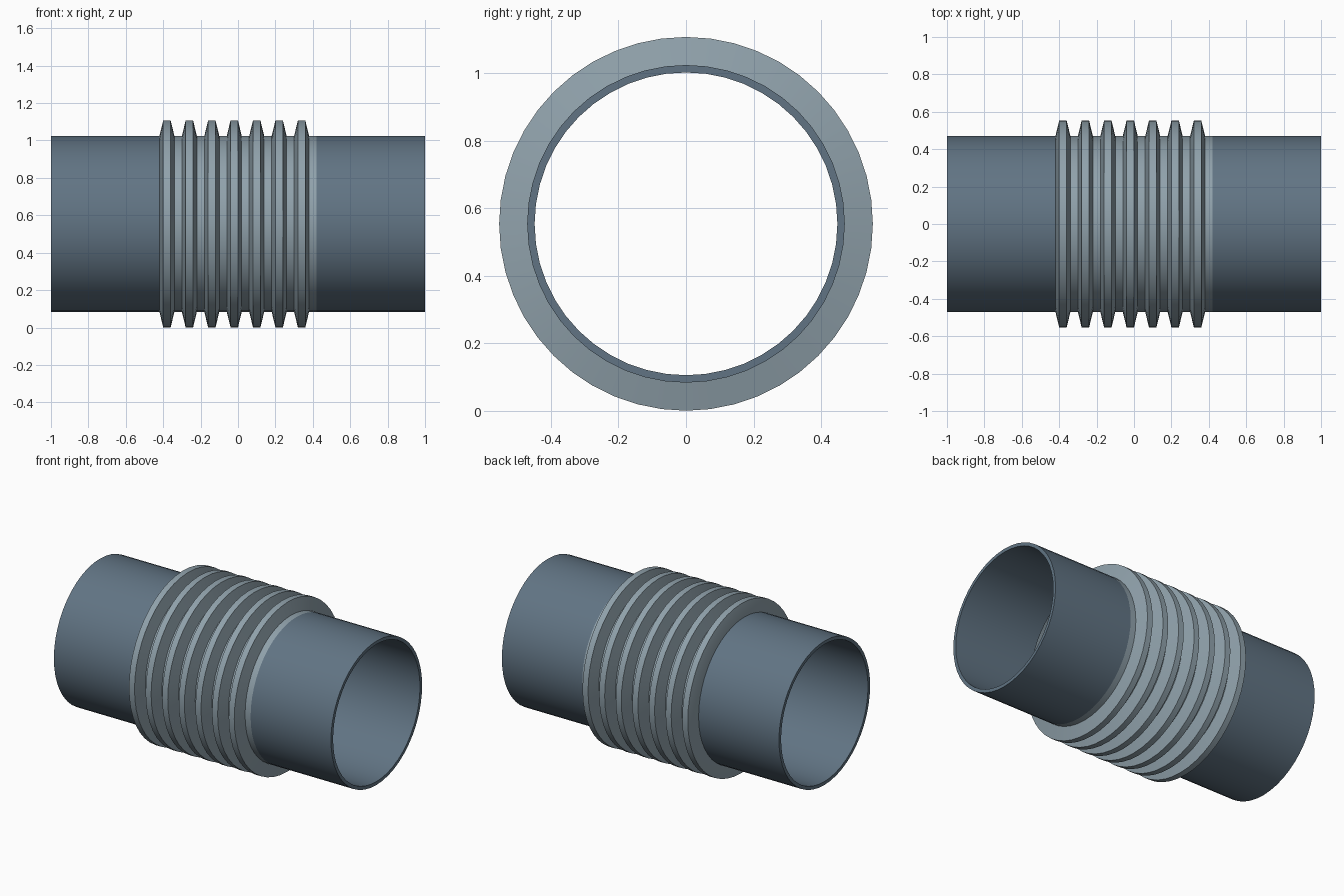
import bpy, bmesh, math

if "Cube" in bpy.data.objects:
    bpy.data.objects.remove(bpy.data.objects["Cube"])

CZ = 0.554      # height of the pipe axis
R_OUT = 0.47    # pipe outer radius
WALL = 0.022    # pipe wall thickness
SKIN = 0.014    # bellows wall thickness
RIB = 0.553     # rib crest radius
SIDES = 48


def material(name, rgb):
    m = bpy.data.materials.new(name)
    m.diffuse_color = (*rgb, 1.0)
    m.use_nodes = True
    m.node_tree.nodes["Principled BSDF"].inputs["Base Color"].default_value = m.diffuse_color
    return m


def lathe(name, profile, mat):
    """Revolve a closed (x, radius) profile around the x axis."""
    bm = bmesh.new()
    rings = []
    for i in range(SIDES):
        a = 2 * math.pi * i / SIDES
        rings.append([bm.verts.new((x, r * math.sin(a), r * math.cos(a)))
                      for x, r in profile])
    n = len(profile)
    for i in range(SIDES):
        a, b = rings[i], rings[(i + 1) % SIDES]
        for j in range(n):
            k = (j + 1) % n
            bm.faces.new((a[j], a[k], b[k], b[j]))
    bmesh.ops.recalc_face_normals(bm, faces=bm.faces)
    mesh = bpy.data.meshes.new(name)
    bm.to_mesh(mesh)
    bm.free()
    mesh.materials.append(mat)
    ob = bpy.data.objects.new(name, mesh)
    ob.location.z = CZ
    bpy.context.collection.objects.link(ob)
    bpy.ops.object.select_all(action='DESELECT')
    ob.select_set(True)
    bpy.context.view_layer.objects.active = ob
    bpy.ops.object.shade_smooth_by_angle(angle=math.radians(30))
    return ob


pipe_mat = material("pipe_blue_grey", (0.12, 0.175, 0.23))
bellows_mat = material("bellows_grey", (0.28, 0.36, 0.41))

# Straight pipe ends
for side, x0, x1 in (("left", -1.0, -0.42), ("right", 0.42, 1.0)):
    lathe(side + "_pipe", [(x0, R_OUT), (x1, R_OUT),
                           (x1, R_OUT - WALL), (x0, R_OUT - WALL)], pipe_mat)

# Corrugated bellows: seven trapezoid ribs, each followed by a flat valley
outer = []
for i in range(7):
    x = -0.42 + 0.12 * i
    outer += [(x, R_OUT), (x + 0.02, RIB), (x + 0.06, RIB), (x + 0.08, R_OUT)]
outer.append((0.42, R_OUT))
inner = [(x, r - SKIN) for x, r in reversed(outer)]
lathe("bellows", outer + inner, bellows_mat)
